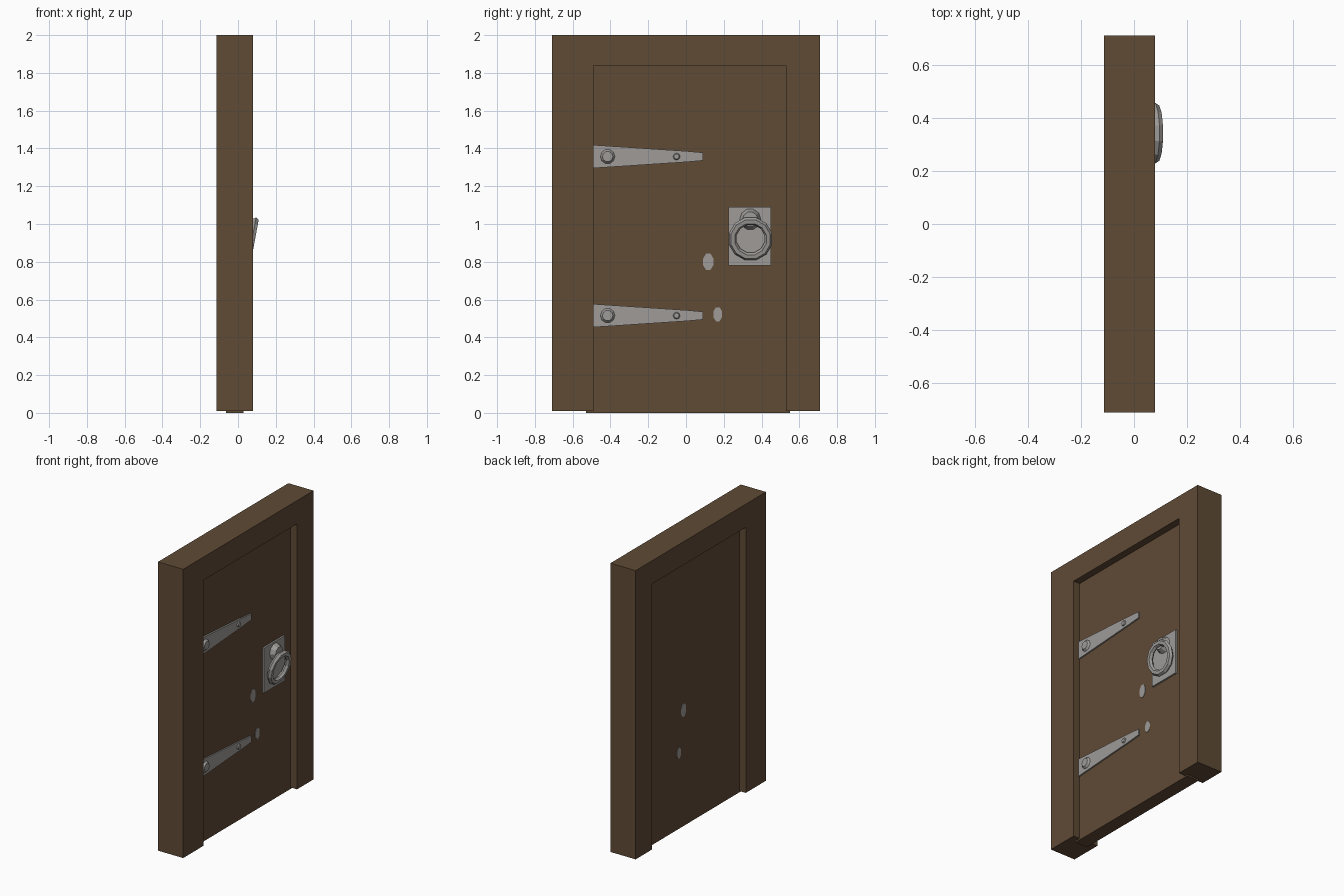
import bpy, bmesh, math
from mathutils import Matrix

if "Cube" in bpy.data.objects:
    bpy.data.objects.remove(bpy.data.objects["Cube"])


def material(name, rgb):
    m = bpy.data.materials.new(name)
    m.diffuse_color = (*rgb, 1)
    m.use_nodes = True
    m.node_tree.nodes["Principled BSDF"].inputs["Base Color"].default_value = m.diffuse_color
    return m


WOOD = material("brown wood", (0.115, 0.069, 0.036))
IRON = material("grey iron", (0.342, 0.328, 0.314))


def finish(bm, name, mat):
    bmesh.ops.recalc_face_normals(bm, faces=bm.faces)
    me = bpy.data.meshes.new(name)
    bm.to_mesh(me)
    bm.free()
    me.materials.append(mat)
    ob = bpy.data.objects.new(name, me)
    bpy.context.collection.objects.link(ob)
    return ob


def slab(name, outline, x0, x1, mat):
    """Extrude a (y, z) outline from x0 to x1."""
    bm = bmesh.new()
    face = bm.faces.new([bm.verts.new((x0, y, z)) for y, z in outline])
    out = bmesh.ops.extrude_face_region(bm, geom=[face])
    for v in out["geom"]:
        if isinstance(v, bmesh.types.BMVert):
            v.co.x = x1
    return finish(bm, name, mat)


def rect(y0, y1, z0, z1):
    return [(y0, z0), (y1, z0), (y1, z1), (y0, z1)]


def oval(y, z, ry, rz, n, turn=0.5):
    return [(y + ry * math.cos(2 * math.pi * (i + turn) / n),
             z + rz * math.sin(2 * math.pi * (i + turn) / n)) for i in range(n)]


def dome(name, y, z, r, x0, x1, n):
    """Low bolt head: a tapered disc standing on the door."""
    bm = bmesh.new()
    bmesh.ops.create_cone(bm, cap_ends=True, segments=n, radius1=r, radius2=r * 0.7,
                          depth=x1 - x0,
                          matrix=Matrix.Translation(((x0 + x1) / 2, y, z))
                          @ Matrix.Rotation(math.pi / 2, 4, 'Y'))
    return finish(bm, name, IRON)


# Frame: one arch-shaped profile around the opening
slab("door_frame", [(-0.71, 0.01), (-0.49, 0.01), (-0.49, 1.84), (0.53, 1.84),
                    (0.53, 0.01), (0.71, 0.01), (0.71, 2), (-0.71, 2)],
     -0.113, 0.079, WOOD)

# Door leaf, set into the frame
FRONT, BACK = 0.03, -0.063
slab("door_leaf", rect(-0.53, 0.55, 0, 1.87), BACK, FRONT, WOOD)

# Strap hinges with two bolt heads each
for label, z in (("upper", 1.357), ("lower", 0.515)):
    slab(label + "_hinge_strap",
         [(-0.5, z - 0.062), (0.0, z - 0.029), (0.09, z - 0.021),
          (0.09, z + 0.021), (0.0, z + 0.029), (-0.5, z + 0.062)],
         FRONT - 0.005, FRONT + 0.01, IRON)
    dome(label + "_large_bolt", -0.415, z, 0.04, FRONT + 0.008, FRONT + 0.024, 10)
    dome(label + "_small_bolt", -0.05, z, 0.02, FRONT + 0.008, FRONT + 0.018, 8)

# Small oval studs going through the door
for i, (y, z, ry, rz) in enumerate(((0.118, 0.8, 0.029, 0.048), (0.168, 0.522, 0.025, 0.04))):
    slab(f"stud_{i + 1}", oval(y, z, ry, rz, 8), BACK - 0.002, FRONT + 0.002, IRON)

# Handle plate and the boss that holds the ring
slab("handle_plate", rect(0.225, 0.45, 0.78, 1.09), FRONT - 0.005, FRONT + 0.012, IRON)
dome("ring_boss", 0.34, 1.025, 0.057, FRONT + 0.01, 0.077, 10)

# Pull ring: swept section, tilted so the bottom leans outwards
bm = bmesh.new()
rows = []
for i in range(12):
    a = 2 * math.pi * (i + 0.5) / 12
    row = []
    for j in range(6):
        b = 2 * math.pi * j / 6
        r = 0.097 + 0.021 * math.cos(b)
        row.append(bm.verts.new((0.018 * math.sin(b), r * math.cos(a), r * math.sin(a))))
    rows.append(row)
for i in range(12):
    for j in range(6):
        p, q, k = rows[i], rows[(i + 1) % 12], (j + 1) % 6
        bm.faces.new((p[j], q[j], q[k], p[k]))
bm.transform(Matrix.Translation((0.075, 0.342, 0.922))
             @ Matrix.Rotation(math.radians(10.5), 4, 'Y'))
finish(bm, "pull_ring", IRON)
